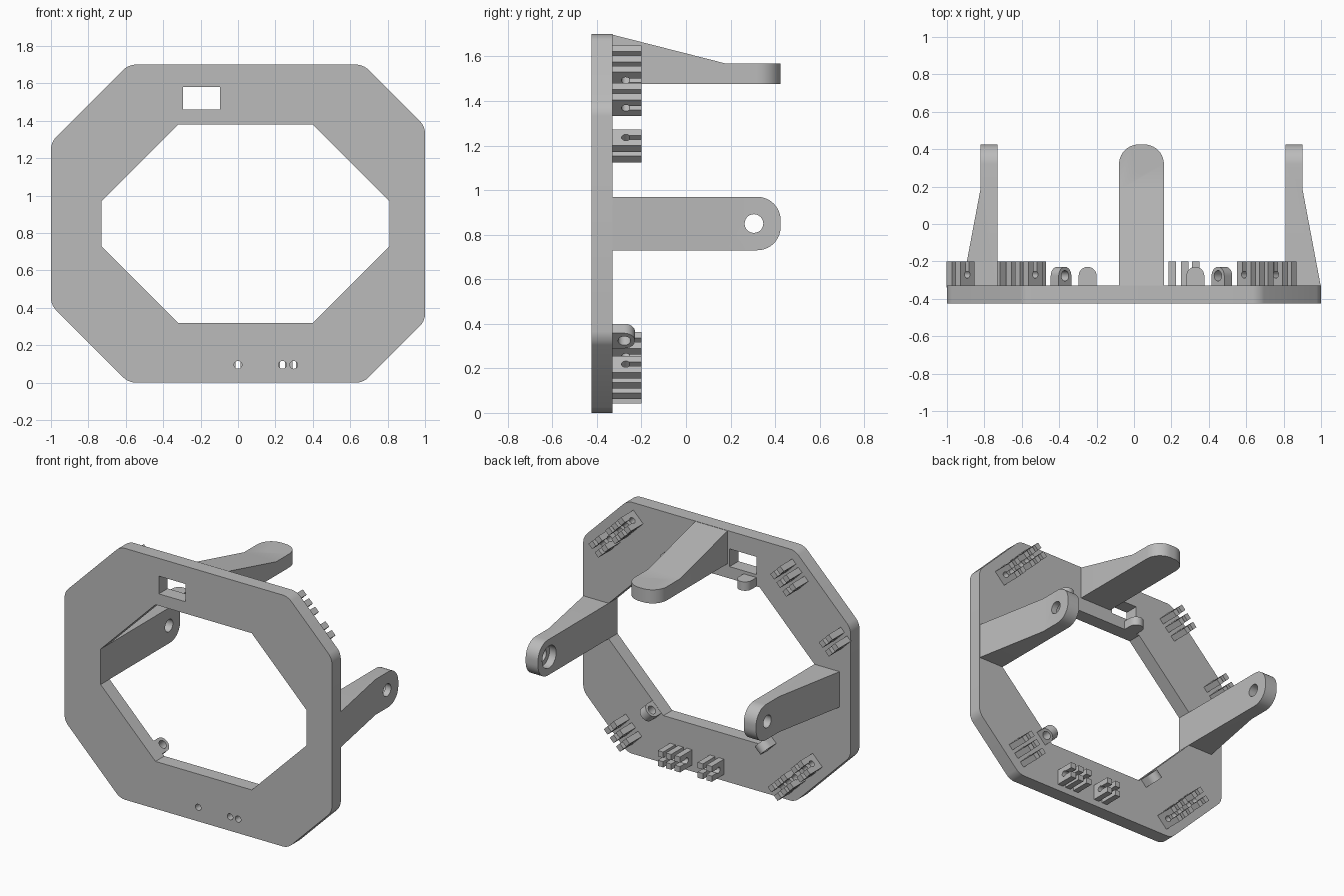
import bpy, bmesh, math
from mathutils import Matrix, Vector

cube = bpy.data.objects.get("Cube")
if cube:
    bpy.data.objects.remove(cube, do_unlink=True)

X, Y, Z = Vector((1, 0, 0)), Vector((0, 1, 0)), Vector((0, 0, 1))
FRONT, BACK, TOP = -0.425, -0.33, -0.20
MID_X, MID_Z = 0.04, 0.85

grey = bpy.data.materials.new("plain grey")
grey.use_nodes = True
grey.diffuse_color = (0.5, 0.5, 0.5, 1)
grey.node_tree.nodes["Principled BSDF"].inputs["Base Color"].default_value = (0.5, 0.5, 0.5, 1)
parts = []


def frame(u, v, w, origin):
    m = Matrix((u, v, w)).transposed().to_4x4()
    m.translation = origin
    return m


def prism(name, pts, depth, matrix, rounded=None, radius=0.0, segments=8):
    """Extrude a profile, then round the edges picked by a rule."""
    bm = bmesh.new()
    face = bm.faces.new([bm.verts.new((a, b, 0)) for a, b in pts])
    ext = bmesh.ops.extrude_face_region(bm, geom=[face])
    bmesh.ops.translate(bm, vec=(0, 0, depth),
                        verts=[g for g in ext["geom"] if isinstance(g, bmesh.types.BMVert)])
    if rounded:
        edges = [e for e in bm.edges if rounded(e.verts[0].co, e.verts[1].co)]
        bmesh.ops.bevel(bm, geom=edges, offset=radius, segments=segments,
                        profile=0.5, affect='EDGES')
    bm.transform(matrix)
    bmesh.ops.recalc_face_normals(bm, faces=bm.faces)
    mesh = bpy.data.meshes.new(name)
    bm.to_mesh(mesh)
    bm.free()
    ob = bpy.data.objects.new(name, mesh)
    bpy.context.collection.objects.link(ob)
    mesh.materials.append(grey)
    parts.append(ob)
    return ob


def circle(r, n=24):
    return [(r * math.cos(2 * math.pi * i / n), r * math.sin(2 * math.pi * i / n)) for i in range(n)]


def cut(target, pts, depth, matrix):
    """Subtract an extruded profile from the target."""
    cutter = prism("cutter", pts, depth, matrix)
    parts.remove(cutter)
    cutter.hide_render = True
    mod = target.modifiers.new("cut", 'BOOLEAN')
    mod.operation, mod.solver, mod.object = 'DIFFERENCE', 'EXACT', cutter
    bpy.context.view_layer.objects.active = target
    bpy.ops.object.modifier_apply(modifier=mod.name)
    bpy.data.objects.remove(cutter, do_unlink=True)


def box(x0, x1, z0, z1):
    return [(x0, z0), (x1, z0), (x1, z1), (x0, z1)]


# Octagonal plate with octagonal opening
def through_edge(a, b):
    return abs(a.z - b.z) > 0.01


outline = [(-0.585, 0), (0.67, 0), (1, 0.33), (1, 1.37),
           (0.67, 1.7), (-0.585, 1.7), (-1, 1.285), (-1, 0.415)]
opening = [(-0.32, 0.32), (0.4, 0.32), (0.81, 0.73), (0.81, 0.97),
           (0.4, 1.38), (-0.32, 1.38), (-0.73, 0.97), (-0.73, 0.73)]
plate = prism("plate", outline, BACK - FRONT, frame(X, Z, Y, Y * FRONT), through_edge, 0.035, 5)
drill = frame(X, Z, Y, Y * (FRONT - 0.1))
for shape in (opening, box(-0.295, -0.095, 1.46, 1.58), box(0.805, 0.92, 0.52, 0.71)):
    cut(plate, shape, 0.4, drill)


def plate_hole(x, z, r, start=FRONT - 0.1):
    cut(plate, circle(r), 0.4, frame(X, Z, Y, Vector((x, start, z))))


# Counterbored mounting holes
for x, z in [(-0.765, 1.10), (-0.605, 0.45), (0.68, 0.45)]:
    plate_hole(x, z, 0.042)
    plate_hole(x, z, 0.072, BACK - 0.05)
plate_hole(0.62, 1.30, 0.02)
plate_hole(0.62, 1.30, 0.032, BACK - 0.05)


# Tapered arms with rounded, drilled ends
def arm(name, origin, out, across, root):
    width = 0.24
    pts = [(0, BACK - 0.02), (0, 0.425), (0.092, 0.425), (0.092, 0.18),
           (root, BACK), (root, BACK - 0.02)]

    def tip_edge(a, b):
        return min(a.y, b.y) > 0.42 and abs(a.x - b.x) > 0.01

    ob = prism(name, pts, width, frame(out, Y, across, origin - across * width / 2),
               tip_edge, 0.105, 10)
    centre = origin + Y * 0.305
    cut(ob, circle(0.042), 0.4, frame(Y, across, out, centre - out * 0.1))
    cut(ob, circle(0.075), 0.15, frame(Y, across, out, centre - out * 0.1))


arm("top_arm", Vector((MID_X, 0, 1.476)), Z, X, 0.222)
arm("left_arm", Vector((0.81, 0, MID_Z)), X, Z, 0.188)
arm("right_arm", Vector((-0.73, 0, MID_Z)), -X, Z, 0.188)


# Rounded eyelets around the opening
def eyelet(name, x, z, axis):
    side = axis.cross(Y)
    r, n = 0.048, 12
    pts = [(-r, -0.065), (r, -0.065)]
    pts += [(r * math.cos(math.pi * i / n), r * math.sin(math.pi * i / n)) for i in range(n + 1)]
    origin = Vector((x, -0.277, z)) - axis * 0.03
    ob = prism(name, pts, 0.06, frame(side, Y, axis, origin))
    cut(ob, circle(0.028), 0.2, frame(side, Y, axis, origin - axis * 0.05))


for sign, label in ((1, "left"), (-1, "right")):
    eyelet("upper_eyelet_" + label, MID_X + sign * 0.288, 1.41, Z)
    eyelet("lower_eyelet_" + label, MID_X + sign * 0.43, 0.345, Vector((-sign, 0, 1)).normalized())


# Cable clips: rows of slotted fins with a pin hole in each gap
def clip(name, start, along, gaps, inward=Vector()):
    across = along.cross(Y)
    bore = [(0.02 * math.cos(math.radians(a)), 0.06 + 0.02 * math.sin(math.radians(a)))
            for a in range(50, -231, -28)]
    pts = [(0.052, -0.01), (0.052, TOP - BACK), (0.013, TOP - BACK)] + bore
    pts += [(-0.013, TOP - BACK), (-0.052, TOP - BACK), (-0.052, -0.01)]
    spots = []
    for g in gaps:
        hole = start + along * g
        plate_hole(hole.x, hole.z, 0.021)
        for s in (g - 0.033, g + 0.033):
            if all(abs(s - t) > 0.02 for t in spots):
                spots.append(s)
    for i, s in enumerate(spots):
        origin = start + along * (s - 0.02) + inward * 0.02 + Y * BACK
        prism(f"{name}_fin_{i + 1}", pts, 0.04, frame(across, Y, along, origin))


falling = Vector((1, 0, -1)).normalized()
rising = Vector((1, 0, 1)).normalized()
long_row, pair, single = (0, 0.064, 0.24), (0, 0.064), (0,)
clip("upper_left_clip", Vector((0.64, 0, 1.59)), falling, long_row, -rising)
clip("lower_right_clip", Vector((-0.56, 0, 0.106)), -falling, long_row, rising)
clip("upper_right_clip", Vector((-0.624, 0, 1.533)), rising, pair, falling)
clip("lower_left_clip", Vector((0.65, 0, 0.122)), rising, pair, -falling)
clip("side_clip", Vector((-0.942, 0, 1.213)), rising, single, falling)
clip("bottom_clip_pair", Vector((0.238, 0, 0.095)), X, (0, 0.06))
clip("bottom_clip_single", Vector((0.0, 0, 0.095)), X, single)

# Smooth rounded surfaces, keep hard edges
bpy.ops.object.select_all(action='DESELECT')
for ob in parts:
    ob.select_set(True)
bpy.context.view_layer.objects.active = plate
bpy.ops.object.shade_smooth_by_angle(angle=math.radians(30))
